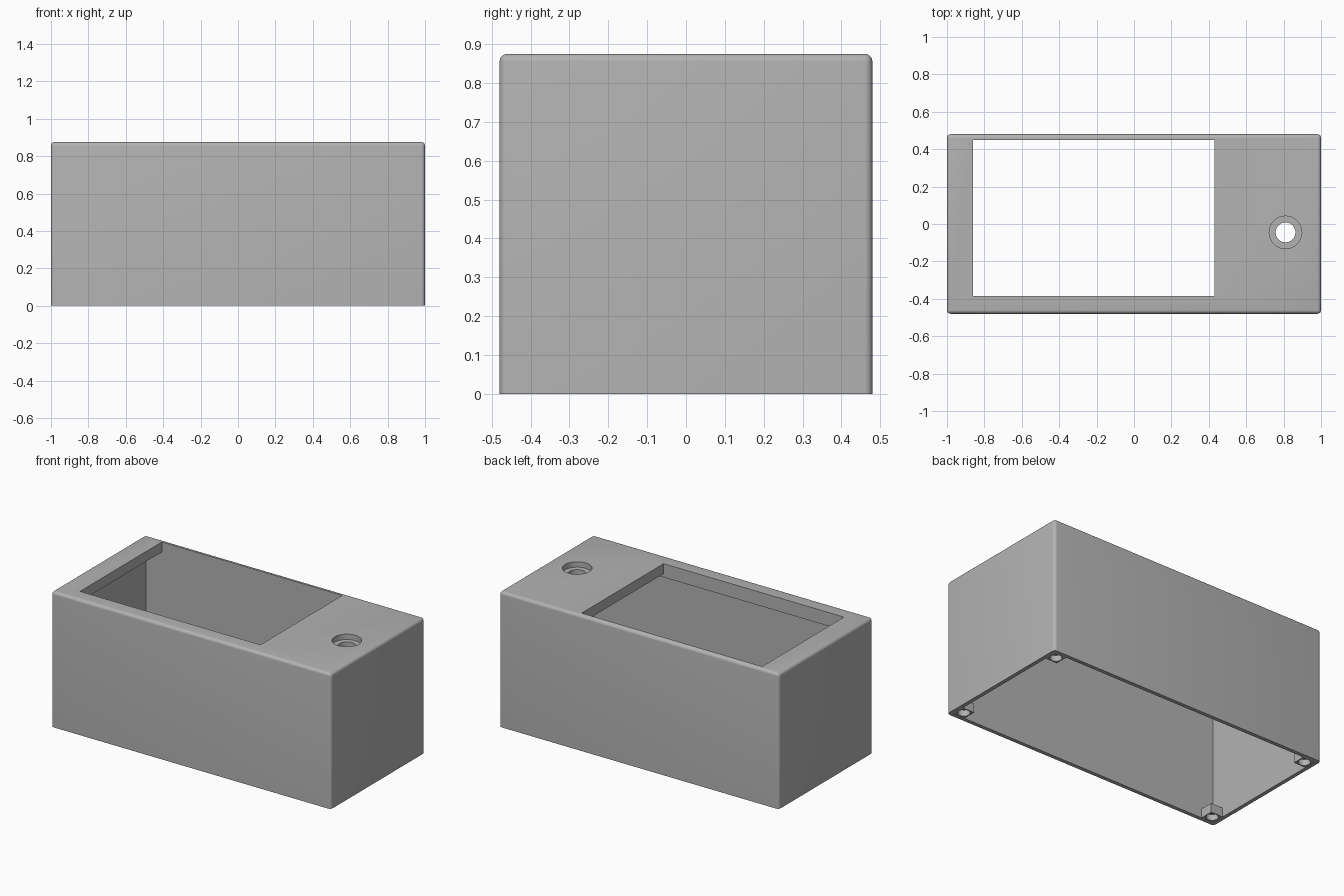
import bpy, bmesh
from mathutils import Matrix, Vector

cube = bpy.data.objects.get("Cube")
if cube:
    bpy.data.objects.remove(cube, do_unlink=True)

grey = bpy.data.materials.new("plain grey")
grey.use_nodes = True
colour = (0.45, 0.45, 0.45, 1)
grey.diffuse_color = colour
grey.node_tree.nodes["Principled BSDF"].inputs["Base Color"].default_value = colour


def make_object(name, bm):
    mesh = bpy.data.meshes.new(name)
    bm.to_mesh(mesh)
    bm.free()
    mesh.materials.append(grey)
    obj = bpy.data.objects.new(name, mesh)
    bpy.context.collection.objects.link(obj)
    return obj


def box(name, low, high, bevel=0):
    low, high = Vector(low), Vector(high)
    bm = bmesh.new()
    bmesh.ops.create_cube(bm, size=1, matrix=Matrix.Translation((low + high) / 2)
                          @ Matrix.Diagonal((*(high - low), 1)))
    if bevel:
        # round every edge except those on the open underside
        edges = [e for e in bm.edges if max(v.co.z for v in e.verts) > low.z + 0.01]
        bmesh.ops.bevel(bm, geom=edges, offset=bevel, segments=5,
                        profile=0.5, affect='EDGES')
    return make_object(name, bm)


def cylinder(name, x, y, z0, z1, radius):
    bm = bmesh.new()
    bmesh.ops.create_cone(bm, cap_ends=True, segments=48, radius1=radius, radius2=radius,
                          depth=z1 - z0, matrix=Matrix.Translation((x, y, (z0 + z1) / 2)))
    return make_object(name, bm)


def cut(target, cutter):
    mod = target.modifiers.new("cut", 'BOOLEAN')
    mod.operation = 'DIFFERENCE'
    mod.solver = 'EXACT'
    mod.object = cutter
    bpy.context.view_layer.objects.active = target
    bpy.ops.object.modifier_apply(modifier=mod.name)
    bpy.data.objects.remove(cutter, do_unlink=True)


def smooth(obj):
    bpy.ops.object.select_all(action='DESELECT')
    obj.select_set(True)
    bpy.context.view_layer.objects.active = obj
    bpy.ops.object.shade_smooth_by_angle(angle=0.6)


HALF_X, HALF_Y, HEIGHT, WALL = 1.0, 0.48, 0.875, 0.025
IN_X, IN_Y = HALF_X - WALL, HALF_Y - WALL
CEILING, POCKET = HEIGHT - 0.088, HEIGHT - 0.065
FRONT, BACK = -0.385, 0.45

# Rounded enclosure, open underneath
shell = box("enclosure", (-HALF_X, -HALF_Y, 0), (HALF_X, HALF_Y, HEIGHT), 0.02)
cut(shell, box("cavity_cutter", (-IN_X, -IN_Y, -0.1), (IN_X, IN_Y, CEILING)))

# Shallow pocket under the lid, and the window through it
cut(shell, box("pocket_cutter", (-0.94, FRONT, CEILING - 0.1), (0.52, BACK, POCKET)))
cut(shell, box("window_cutter", (-0.86, FRONT, CEILING - 0.1), (0.43, BACK, 1)))

# Counterbored round hole in the lid
cut(shell, cylinder("hole_cutter", 0.81, -0.045, 0.6, 1, 0.053))
cut(shell, cylinder("counterbore_cutter", 0.81, -0.045, HEIGHT - 0.035, 1, 0.087))
smooth(shell)

# Screw bosses with blind holes in the bottom corners
for sx, side in ((-1, "right"), (1, "left")):
    for sy, end in ((-1, "front"), (1, "back")):
        xs = sorted((sx * (IN_X + 0.002), sx * (IN_X - 0.085)))
        ys = sorted((sy * (IN_Y + 0.002), sy * (IN_Y - 0.085)))
        boss = box(f"screw_boss_{end}_{side}", (xs[0], ys[0], 0.001), (xs[1], ys[1], 0.06))
        cut(boss, cylinder("screw_cutter", sx * (IN_X - 0.043), sy * (IN_Y - 0.043),
                           -0.1, 0.04, 0.036))
        smooth(boss)
